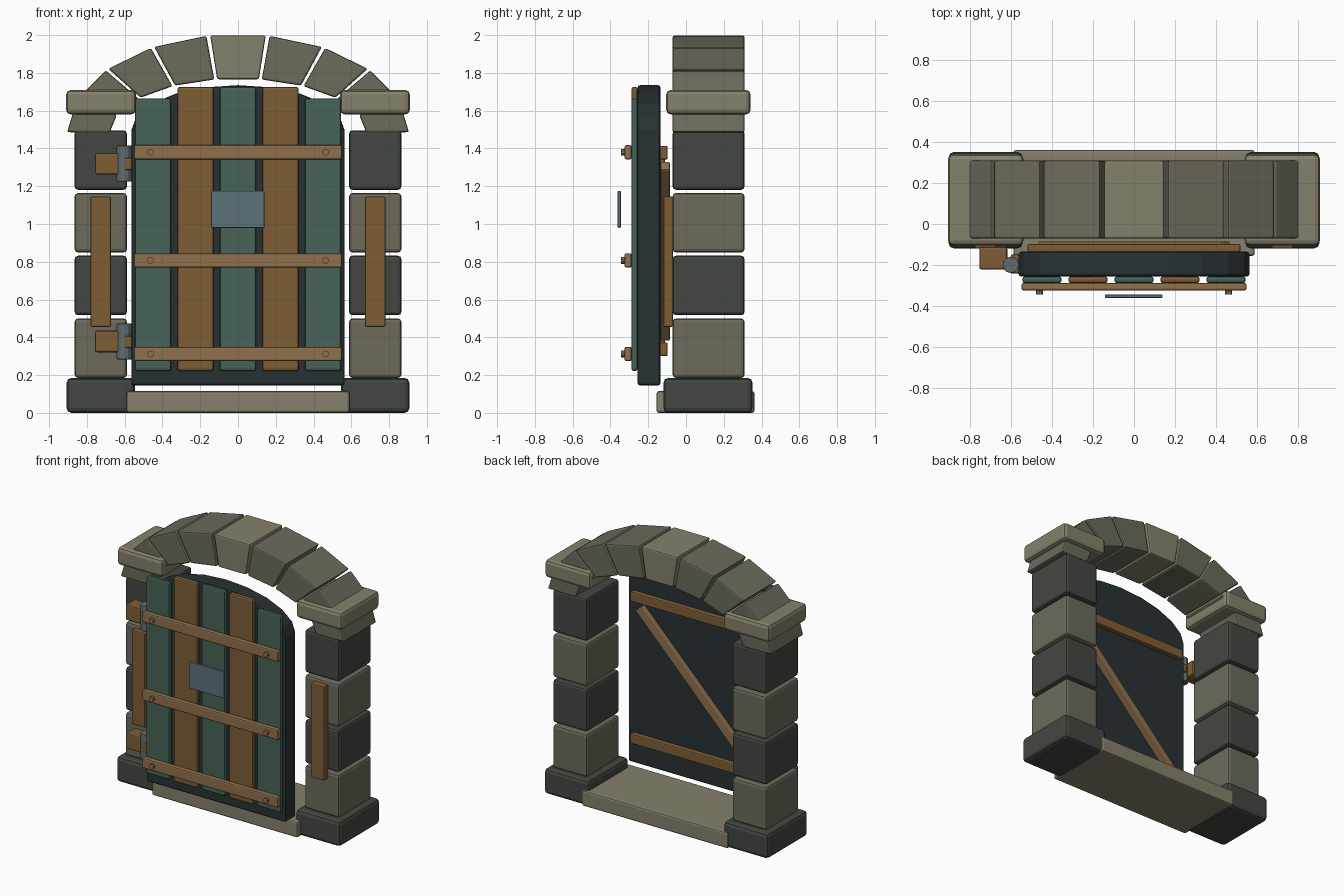
import bpy, bmesh
from math import sin, cos, pi, radians, atan2, hypot
from mathutils import Matrix

if "Cube" in bpy.data.objects:
    bpy.data.objects.remove(bpy.data.objects["Cube"])

def mat(name, rgb):
    m = bpy.data.materials.new(name)
    m.diffuse_color = (*rgb, 1)
    m.use_nodes = True
    m.node_tree.nodes["Principled BSDF"].inputs["Base Color"].default_value = m.diffuse_color
    return m

LIGHT = mat("light_stone", (0.24, 0.22, 0.15))
MID = mat("mid_stone", (0.15, 0.145, 0.105))
DARK = mat("dark_stone", (0.055, 0.062, 0.052))
SLAB = mat("dark_slab", (0.022, 0.031, 0.034))
TEAL = mat("teal_wood", (0.062, 0.125, 0.092))
BROWN = mat("brown_wood", (0.21, 0.11, 0.037))
TAN = mat("tan_wood", (0.28, 0.165, 0.075))
PLATE = mat("blue_plate", (0.11, 0.165, 0.195))
METAL = mat("grey_metal", (0.12, 0.15, 0.15))

def finish(name, bm, material, bevel, segs=2):
    bmesh.ops.recalc_face_normals(bm, faces=bm.faces)
    me = bpy.data.meshes.new(name)
    bm.to_mesh(me)
    bm.free()
    ob = bpy.data.objects.new(name, me)
    bpy.context.collection.objects.link(ob)
    me.materials.append(material)
    if bevel:
        b = ob.modifiers.new("bevel", "BEVEL")
        b.width, b.segments, b.limit_method = bevel, segs, "ANGLE"
        b.angle_limit = radians(40)
    return ob

def box(name, x, y, z, material, bevel=0.01, segs=2):
    """Box from (min, max) ranges."""
    bm = bmesh.new()
    bmesh.ops.create_cube(bm, size=1)
    for v in bm.verts:
        v.co = [(r[0] + r[1]) / 2 + c * (r[1] - r[0]) for r, c in zip((x, y, z), v.co)]
    return finish(name, bm, material, bevel, segs)

def prism(name, pts, y, material, bevel):
    """Front (x, z) outline pushed through the y range."""
    bm = bmesh.new()
    a, b = ([bm.verts.new((px, yy, pz)) for px, pz in pts] for yy in y)
    bm.faces.new(a)
    bm.faces.new(b[::-1])
    n = len(pts)
    for i in range(n):
        bm.faces.new((a[i], b[i], b[(i + 1) % n], a[(i + 1) % n]))
    return finish(name, bm, material, bevel)

def cyl(name, r, depth, loc, material, axis="Z", sides=12, bevel=0):
    bm = bmesh.new()
    bmesh.ops.create_cone(bm, cap_ends=True, segments=sides, radius1=r, radius2=r, depth=depth)
    rot = Matrix.Rotation(pi / 2, 4, "X") if axis == "Y" else Matrix()
    bm.transform(Matrix.Translation(loc) @ rot)
    return finish(name, bm, material, bevel)

def side(s, a, b):
    return tuple(sorted((s * a, s * b)))

STONE_Y = (-0.071, 0.31)

# Sill, pillars, capitals and side battens
box("sill", (-0.59, 0.59), (-0.156, 0.362), (0, 0.115), LIGHT, 0.012)
for s, tag in ((-1, "left"), (1, "right")):
    box(f"{tag}_plinth", side(s, 0.545, 0.907), (-0.119, 0.352), (0, 0.185), DARK, 0.025)
    for i in range(4):
        z = 0.185 + i * 0.332
        box(f"{tag}_pillar_block_{i}", side(s, 0.588, 0.865), STONE_Y, (z, z + 0.315),
            DARK if i % 2 else MID, 0.018)
    box(f"{tag}_capital", side(s, 0.54, 0.91), (-0.105, 0.342), (1.58, 1.71), LIGHT, 0.025)
    box(f"{tag}_batten", side(s, 0.672, 0.781), (-0.119, -0.068), (0.455, 1.145), BROWN, 0.008)

# Arch stones between two half ellipses
for i in range(9):
    t0, t1 = radians(-90 + 20 * i + 0.65), radians(-70 + 20 * i - 0.65)
    pts = [(a * sin(t), 1.48 + b * cos(t))
           for a, b, t in ((0.905, 0.525, t0), (0.905, 0.525, t1), (0.68, 0.29, t1), (0.68, 0.29, t0))]
    prism("keystone" if i == 4 else f"arch_stone_{i}", pts, STONE_Y, LIGHT if i == 4 else MID, 0.01)

# Door slab with faceted arched top
pts = [(-0.565, 0.145), (0.565, 0.145)]
pts += [(0.565 * cos(pi * k / 10), 1.495 + 0.24 * sin(pi * k / 10)) for k in range(11)]
prism("door_slab", pts, (-0.257, -0.135), SLAB, 0.014)

# Front planks
for i in range(5):
    c = (i - 2) * 0.225
    box(f"plank_{i}", (c - 0.096, c + 0.096), (-0.289, -0.256),
        (0.222, 1.665 if i in (0, 4) else 1.725), BROWN if i % 2 else TEAL, 0.012)

# Front straps with bolts
for i, z in enumerate((0.312, 0.807, 1.38)):
    box(f"front_strap_{i}", (-0.55, 0.55), (-0.325, -0.288), (z - 0.038, z + 0.038), TAN, 0.009)
    for x in (-0.463, 0.463):
        cyl(f"bolt_{i}_{'left' if x < 0 else 'right'}", 0.018, 0.025, (x, -0.3325, z), TAN, "Y", 10)

# Plate in front of the door
box("door_plate", (-0.142, 0.14), (-0.362, -0.345), (0.98, 1.175), PLATE, 0.005)

# Back straps and diagonal brace
for i, z in enumerate((0.337, 1.377)):
    box(f"back_strap_{i}", (-0.52, 0.52), (-0.137, -0.097), (z - 0.036, z + 0.036), BROWN, 0.008)
dx, dz = 0.45, 0.455
L = hypot(dx, dz)
brace = box("diagonal_brace", (-L, L), (-0.025, 0.025), (-0.03, 0.03), TAN, 0.008)
brace.location = (0, -0.11, 0.855)
brace.rotation_euler = (0, -atan2(dz, dx), 0)

# Hinges on the left edge
for tag, z in (("lower", 0.378), ("upper", 1.32)):
    box(f"{tag}_hinge_block", (-0.757, -0.62), (-0.222, -0.112), (z - 0.057, z + 0.057), BROWN, 0.01)
    cyl(f"{tag}_hinge_barrel", 0.04, 0.19, (-0.602, -0.2, z), METAL, sides=12, bevel=0.004)
    box(f"{tag}_hinge_knuckle", (-0.603, -0.53), (-0.243, -0.15), (z - 0.034, z + 0.03), BROWN, 0.008)
